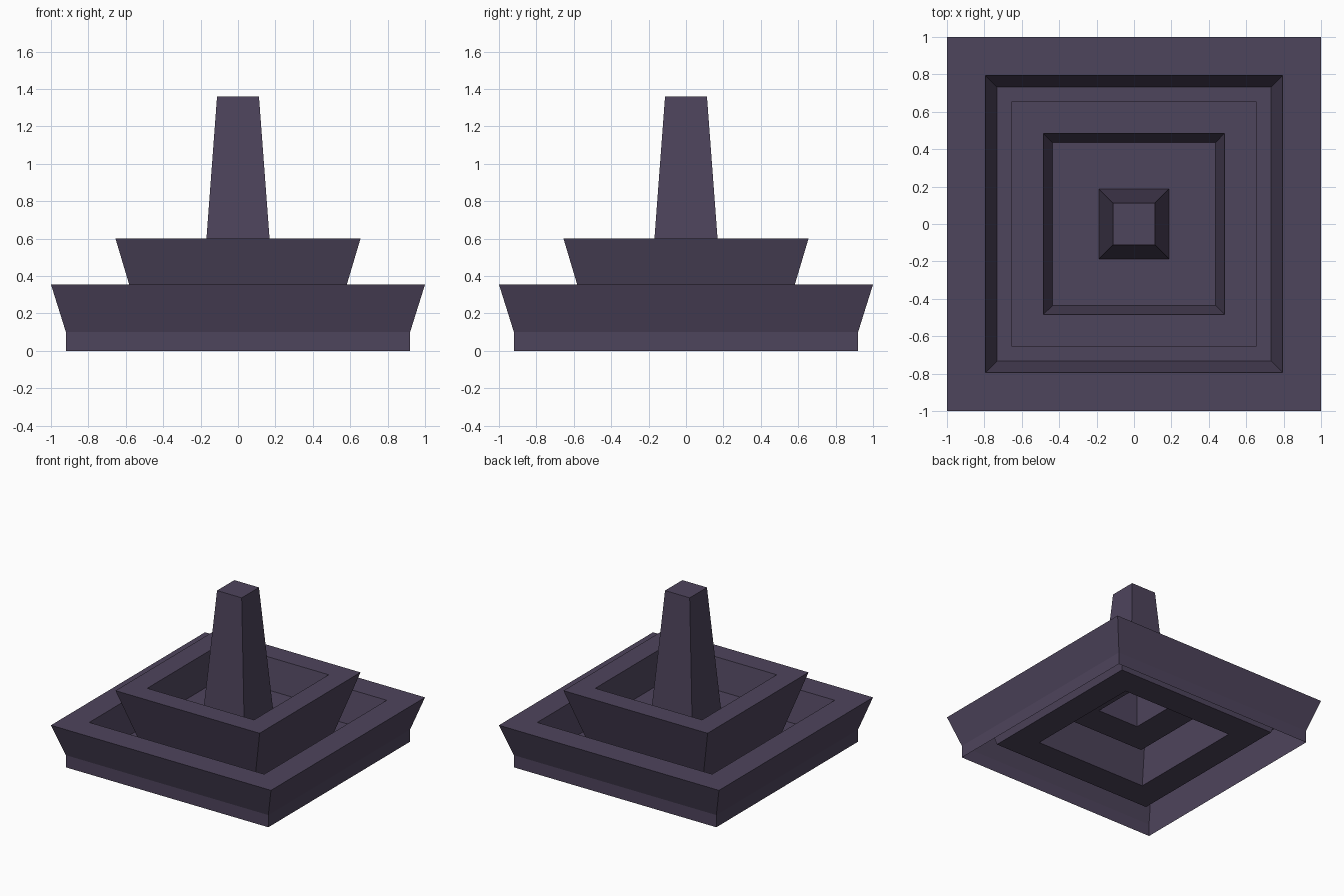
import bpy, bmesh

if "Cube" in bpy.data.objects:
    bpy.data.objects.remove(bpy.data.objects["Cube"])

# Single stone colour
stone = bpy.data.materials.new("dark_purple_stone")
stone.diffuse_color = (0.076, 0.058, 0.107, 1)
stone.use_nodes = True
stone.node_tree.nodes["Principled BSDF"].inputs["Base Color"].default_value = stone.diffuse_color


def square_tier(name, profile, cap=False):
    """Sweep a (half width, height) profile around a square."""
    bm = bmesh.new()
    rings = [[bm.verts.new((sx * w, sy * w, z))
              for sx, sy in ((-1, -1), (1, -1), (1, 1), (-1, 1))]
             for w, z in profile]
    for a, b in zip(rings, rings[1:]):
        for j in range(4):
            k = (j + 1) % 4
            bm.faces.new((a[j], a[k], b[k], b[j]))
    if cap:
        bm.faces.new(rings[-1])
    mesh = bpy.data.meshes.new(name)
    bm.to_mesh(mesh)
    bm.free()
    mesh.materials.append(stone)
    obj = bpy.data.objects.new(name, mesh)
    bpy.context.collection.objects.link(obj)
    return obj


# Lower basin: plinth, flared wall, rim, inner wall, floor (open underneath)
square_tier("lower_basin", [(0.92, 0), (0.92, 0.10), (1.0, 0.355),
                            (0.795, 0.355), (0.733, 0.10), (0.506, 0.10)])
# Upper basin: flared wall, rim, inner wall, floor
square_tier("upper_basin", [(0.506, 0.10), (0.655, 0.60), (0.485, 0.60),
                            (0.437, 0.355), (0.187, 0.355)])
# Central tapered pillar
square_tier("pillar", [(0.187, 0.355), (0.112, 1.36)], cap=True)
